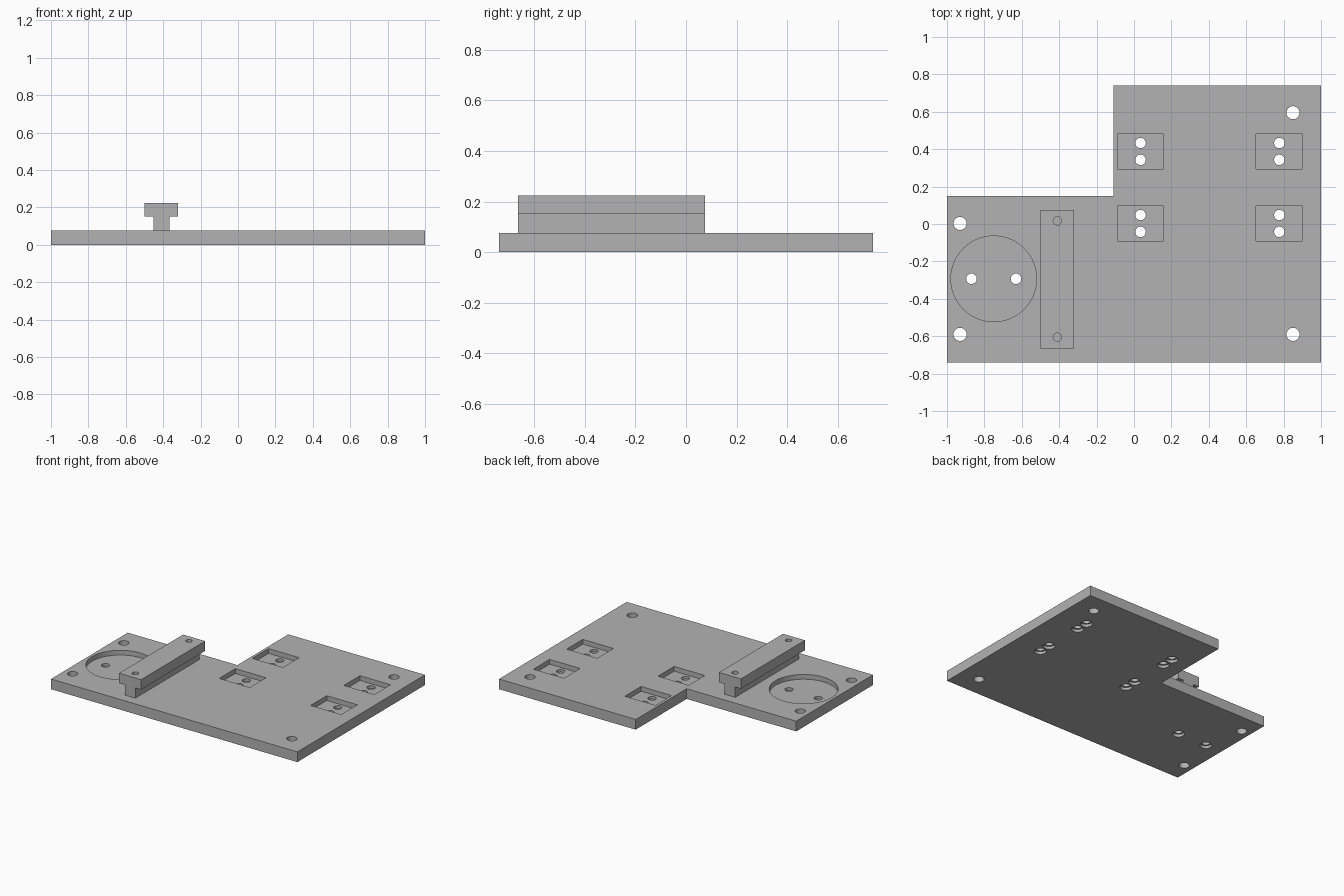
import bpy
import bmesh
from math import radians
from mathutils import Matrix, Vector

if "Cube" in bpy.data.objects:
    bpy.data.objects.remove(bpy.data.objects["Cube"], do_unlink=True)

# One plain grey for the whole fixture
GREY = (0.45, 0.45, 0.45, 1)
grey = bpy.data.materials.new("plain_grey")
grey.use_nodes = True
grey.diffuse_color = GREY
grey.node_tree.nodes["Principled BSDF"].inputs["Base Color"].default_value = GREY

PLATE_TOP = 0.075
POCKET_FLOOR = 0.04
BORE_DEPTH = 0.02


def finish(name, bm):
    bmesh.ops.recalc_face_normals(bm, faces=bm.faces)
    mesh = bpy.data.meshes.new(name)
    bm.to_mesh(mesh)
    bm.free()
    mesh.materials.append(grey)
    obj = bpy.data.objects.new(name, mesh)
    bpy.context.collection.objects.link(obj)
    return obj


def prism(name, outline, direction):
    """Extrude a closed outline along a direction."""
    bm = bmesh.new()
    face = bm.faces.new([bm.verts.new(p) for p in outline])
    grown = bmesh.ops.extrude_face_region(bm, geom=[face])["geom"]
    moved = [v for v in grown if isinstance(v, bmesh.types.BMVert)]
    bmesh.ops.translate(bm, verts=moved, vec=Vector(direction))
    return finish(name, bm)


def cylinder(x, y, radius, low, high):
    bm = bmesh.new()
    bmesh.ops.create_cone(bm, cap_ends=True, segments=64 if radius > 0.1 else 32,
                          radius1=radius, radius2=radius, depth=high - low,
                          matrix=Matrix.Translation((x, y, (low + high) / 2)))
    return finish("cutter", bm)


def box(x, y, width, depth, low, high):
    w, d = width / 2, depth / 2
    corners = [(x - w, y - d, low), (x + w, y - d, low),
               (x + w, y + d, low), (x - w, y + d, low)]
    return prism("cutter", corners, (0, 0, high - low))


def cut(target, cutter):
    """Subtract the cutter, then discard it."""
    cutter.hide_render = True
    mod = target.modifiers.new("cut", 'BOOLEAN')
    mod.operation = 'DIFFERENCE'
    mod.solver = 'EXACT'
    mod.object = cutter
    bpy.context.view_layer.objects.active = target
    bpy.ops.object.modifier_apply(modifier=mod.name)
    bpy.data.objects.remove(cutter, do_unlink=True)


def screw_hole(target, x, y):
    """Through hole with a wider bore on the underside."""
    cut(target, cylinder(x, y, 0.028, -0.1, 0.2))
    cut(target, cylinder(x, y, 0.04, -0.1, BORE_DEPTH))


# L-shaped base plate
plate = prism("base_plate",
              [(x, y, 0) for x, y in ((-1, -0.74), (1, -0.74), (1, 0.74),
                                      (-0.11, 0.74), (-0.11, 0.15), (-1, 0.15))],
              (0, 0, PLATE_TOP))

# Mounting holes near the corners
for x, y in ((-0.93, 0.003), (-0.93, -0.59), (0.85, -0.59), (0.85, 0.595)):
    cut(plate, cylinder(x, y, 0.035, -0.1, 0.2))

# Four rectangular pockets, each with a pair of screw holes
for x in (0.035, 0.777):
    for y in (0.388, 0.003):
        cut(plate, box(x, y, 0.248, 0.187, POCKET_FLOOR, 0.2))
        for side in (-1, 1):
            screw_hole(plate, x, y + side * 0.045)

# Round pocket with two screw holes
cut(plate, cylinder(-0.75, -0.293, 0.229, POCKET_FLOOR, 0.2))
for side in (-1, 1):
    screw_hole(plate, -0.75 + side * 0.119, -0.293)

# T-shaped guide rail with a hole at each end
RAIL_X = -0.41
half = [(0.043, PLATE_TOP), (0.043, 0.15), (0.089, 0.15), (0.089, 0.223)]
section = half + [(-x, z) for x, z in reversed(half)]
rail = prism("guide_rail", [(RAIL_X + x, -0.666, z) for x, z in section], (0, 0.742, 0))
for y in (-0.605, 0.017):
    cut(rail, cylinder(RAIL_X, y, 0.022, -0.1, 0.4))

# Smooth hole walls, crisp edges
for obj in (plate, rail):
    bpy.ops.object.select_all(action='DESELECT')
    obj.select_set(True)
    bpy.context.view_layer.objects.active = obj
    bpy.ops.object.shade_smooth_by_angle(angle=radians(30))
